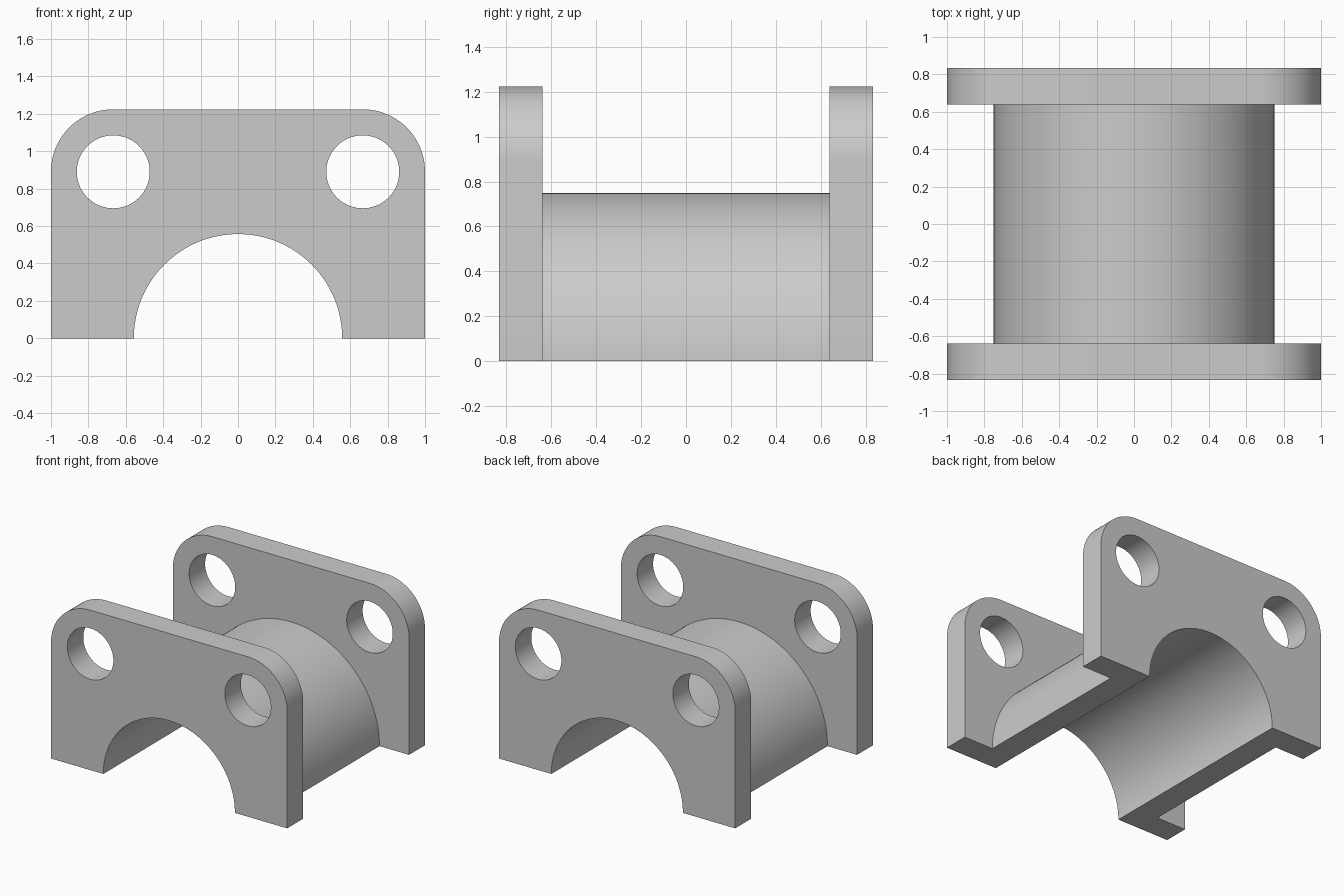
import bpy, bmesh
from math import pi, sin, cos, radians

cube = bpy.data.objects.get("Cube")
if cube:
    bpy.data.objects.remove(cube, do_unlink=True)

HEIGHT, CORNER = 1.224, 0.333
HOLE_X, HOLE_Z, HOLE_R = 0.667, 0.89, 0.195
BORE, SLEEVE = 0.557, 0.75
INNER_Y, OUTER_Y = 0.64, 0.833

grey = bpy.data.materials.new("light grey")
grey.use_nodes = True
colour = (0.6, 0.6, 0.6, 1)
grey.diffuse_color = colour
grey.node_tree.nodes["Principled BSDF"].inputs["Base Color"].default_value = colour


def arc(cx, cz, r, start, end, steps):
    return [(cx + r * cos(start + (end - start) * i / steps),
             cz + r * sin(start + (end - start) * i / steps)) for i in range(steps + 1)]


def extrude_profile(name, loops, y0, y1):
    """Fill closed x-z loops (outline, then holes) and extrude along y."""
    bm = bmesh.new()
    edges = []
    for loop in loops:
        vs = [bm.verts.new((x, y0, z)) for x, z in loop]
        edges += [bm.edges.new((a, b)) for a, b in zip(vs, vs[1:] + vs[:1])]
    bmesh.ops.triangle_fill(bm, edges=edges, use_beauty=True)
    grown = bmesh.ops.extrude_face_region(bm, geom=bm.faces[:], use_keep_orig=True)
    moved = [g for g in grown["geom"] if isinstance(g, bmesh.types.BMVert)]
    bmesh.ops.translate(bm, verts=moved, vec=(0, y1 - y0, 0))
    bmesh.ops.dissolve_limit(bm, angle_limit=radians(0.1), verts=bm.verts[:], edges=bm.edges[:])
    bmesh.ops.recalc_face_normals(bm, faces=bm.faces[:])
    mesh = bpy.data.meshes.new(name)
    bm.to_mesh(mesh)
    bm.free()
    mesh.materials.append(grey)
    obj = bpy.data.objects.new(name, mesh)
    bpy.context.collection.objects.link(obj)
    bpy.ops.object.select_all(action="DESELECT")
    obj.select_set(True)
    bpy.context.view_layer.objects.active = obj
    bpy.ops.object.shade_smooth_by_angle(angle=radians(30))
    return obj


# Flange: rounded top corners, arched cut-out below, two bolt holes
bore = arc(0, 0, BORE, pi, 0, 64)
top = HEIGHT - CORNER
outline = ([(-1, 0)] + bore + [(1, 0)]
           + arc(1 - CORNER, top, CORNER, 0, pi / 2, 24)
           + arc(CORNER - 1, top, CORNER, pi / 2, pi, 24))
holes = [arc(side * HOLE_X, HOLE_Z, HOLE_R, 0, 2 * pi, 64)[:-1] for side in (-1, 1)]
extrude_profile("front_flange", [outline] + holes, -OUTER_Y, -INNER_Y)
extrude_profile("back_flange", [outline] + holes, INNER_Y, OUTER_Y)

# Half-round sleeve joining the flanges
extrude_profile("half_sleeve", [bore + arc(0, 0, SLEEVE, 0, pi, 64)], -INNER_Y, INNER_Y)
